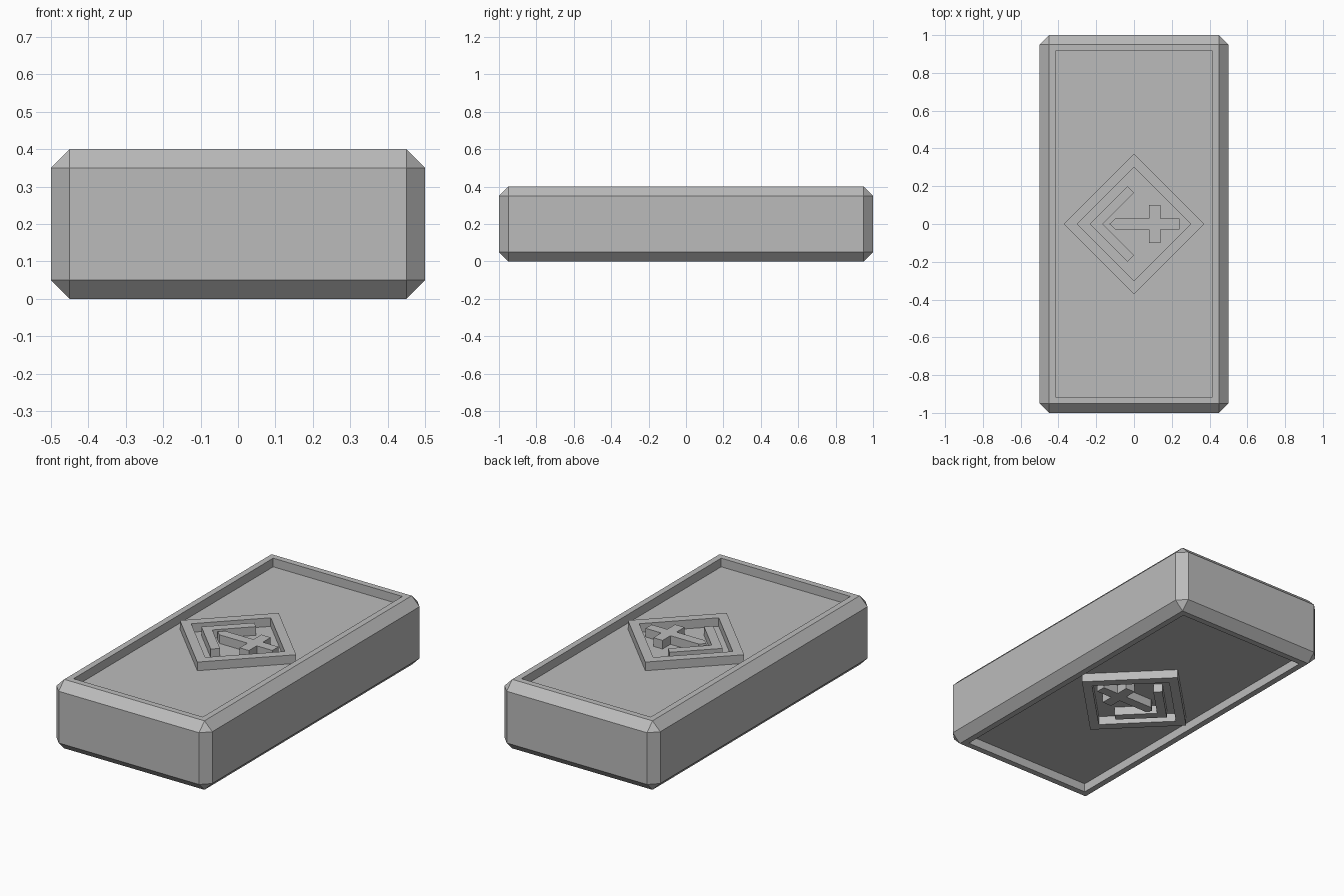
import bpy, bmesh
from mathutils import Vector

if "Cube" in bpy.data.objects:
    bpy.data.objects.remove(bpy.data.objects["Cube"])

grey = bpy.data.materials.new("plain_grey")
grey.diffuse_color = (0.5, 0.5, 0.5, 1)
grey.use_nodes = True
grey.node_tree.nodes["Principled BSDF"].inputs["Base Color"].default_value = grey.diffuse_color

TOP, FLOOR = 0.40, 0.35   # rim / emblem height and recessed floor height
MID = 0.20                # mirror plane between the two faces


def finish(bm, name):
    bmesh.ops.recalc_face_normals(bm, faces=bm.faces)
    mesh = bpy.data.meshes.new(name)
    bm.to_mesh(mesh)
    bm.free()
    mesh.materials.append(grey)
    obj = bpy.data.objects.new(name, mesh)
    bpy.context.collection.objects.link(obj)
    return obj


def raised_shape(name, cells, side):
    """Flat cells sharing corners, with walls running back to the panel floor."""
    z_top = MID + side * (TOP - MID)
    bm = bmesh.new()
    faces = [bm.faces.new([bm.verts.new((x, y, z_top)) for x, y in c]) for c in cells]
    bmesh.ops.remove_doubles(bm, verts=bm.verts, dist=1e-4)
    rim = [e for e in bm.edges if e.is_boundary]
    walls = bmesh.ops.extrude_edge_only(bm, edges=rim)["geom"]
    for v in walls:
        if isinstance(v, bmesh.types.BMVert):
            v.co.z -= side * (TOP - FLOOR)
    bmesh.ops.recalc_face_normals(bm, faces=bm.faces)
    # open shells: make the cap face outwards
    if any(f.normal.z * side < -0.9 for f in bm.faces):
        bmesh.ops.reverse_faces(bm, faces=bm.faces)
    mesh = bpy.data.meshes.new(name)
    bm.to_mesh(mesh)
    bm.free()
    mesh.materials.append(grey)
    bpy.context.collection.objects.link(bpy.data.objects.new(name, mesh))


# Chamfered block with a recessed panel on top and bottom
bm = bmesh.new()
bmesh.ops.create_cube(bm, size=1)
for v in bm.verts:
    v.co = Vector((v.co.x, v.co.y * 2, v.co.z * TOP + MID))
bmesh.ops.bevel(bm, geom=bm.edges[:], offset=0.05, segments=1,
                profile=0.5, affect='EDGES')
bm.normal_update()
for side in (1, -1):
    panel = [f for f in bm.faces if f.normal.z * side > 0.99][0]
    bmesh.ops.inset_region(bm, faces=[panel], thickness=0.05)
    # second zero-width inset gives the vertical recess wall
    bmesh.ops.inset_region(bm, faces=[panel], thickness=0.0)
    for v in panel.verts:
        v.co.z -= side * (TOP - FLOOR)
    bm.normal_update()
finish(bm, "block")

# Emblem outlines
def diamond(r):
    return [(r, 0), (0, r), (-r, 0), (0, -r)]

outer, inner = diamond(0.373), diamond(0.30)
frame = [(outer[i], outer[(i + 1) % 4], inner[(i + 1) % 4], inner[i]) for i in range(4)]
chevron = [((-0.235, 0), (-0.165, 0), (0.0, s * 0.165), (-0.035, s * 0.20)) for s in (1, -1)]
half = [(-0.10, 0.028), (0.08, 0.028), (0.08, 0.10), (0.14, 0.10), (0.14, 0.028), (0.24, 0.028)]
cross = [[(-0.13, 0)] + half + [(x, -y) for x, y in reversed(half)]]

# Raised emblem on both panels
for label, side in (("top", 1), ("bottom", -1)):
    raised_shape(label + "_diamond_frame", frame, side)
    raised_shape(label + "_chevron", chevron, side)
    raised_shape(label + "_cross", cross, side)
